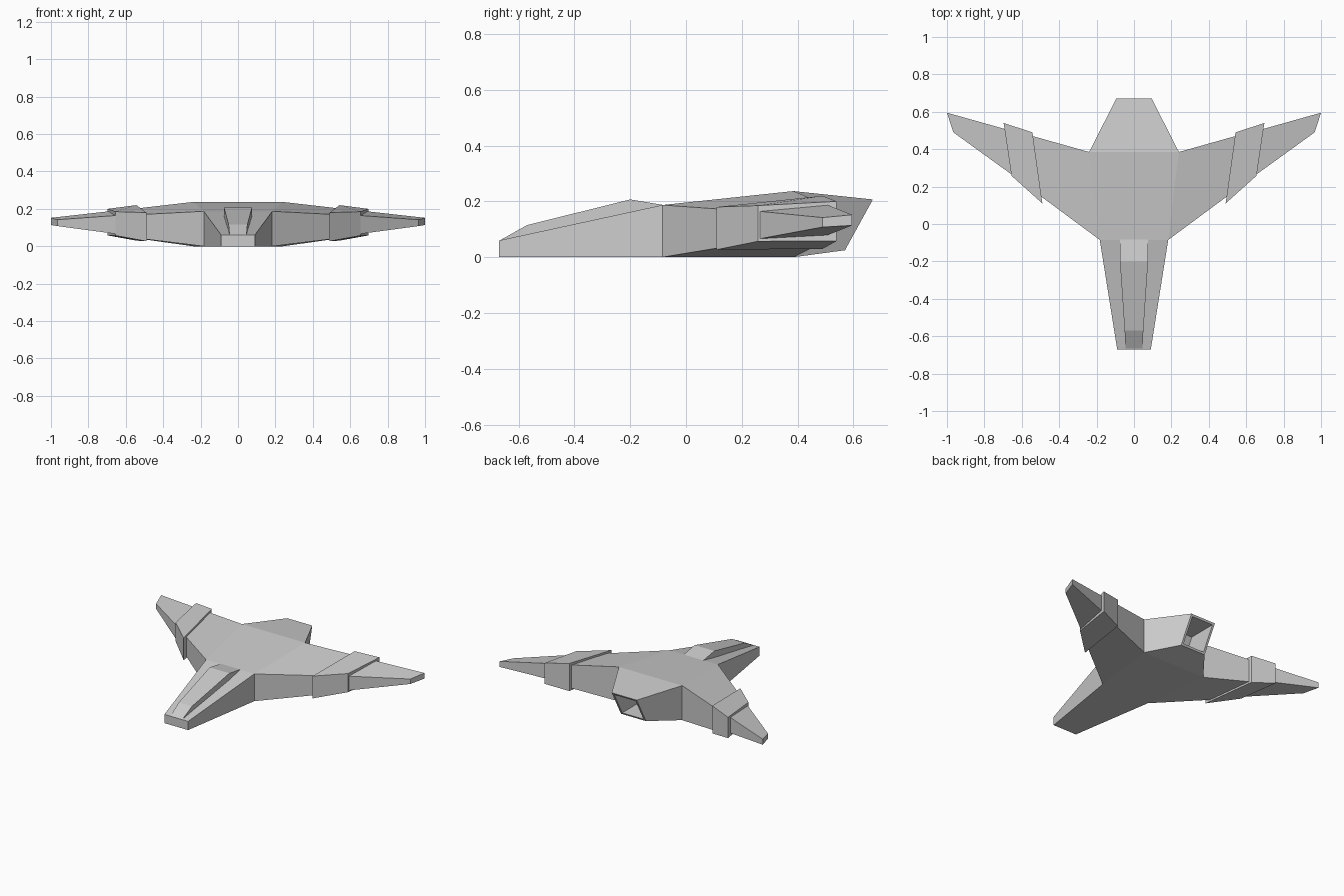
import bpy, bmesh
from mathutils import Vector

if "Cube" in bpy.data.objects:
    bpy.data.objects.remove(bpy.data.objects["Cube"])


def loft(name, sections, mirror=False, recess=None):
    """Skin a closed solid through four-point sections; optionally hollow the last cap."""
    bm = bmesh.new()
    rings = [[bm.verts.new(p) for p in s] for s in sections]
    for a, b in zip(rings, rings[1:]):
        for i in range(4):
            j = (i + 1) % 4
            bm.faces.new((a[i], a[j], b[j], b[i]))
    bm.faces.new(rings[0])
    cap = bm.faces.new(rings[-1])
    bmesh.ops.recalc_face_normals(bm, faces=bm.faces)
    if recess:
        rim, depth = recess
        bmesh.ops.inset_region(bm, faces=[cap], thickness=rim)
        out = bmesh.ops.extrude_discrete_faces(bm, faces=[cap])
        bmesh.ops.translate(bm, verts=out["faces"][0].verts, vec=Vector((0, -depth, 0)))
    me = bpy.data.meshes.new(name)
    bm.to_mesh(me)
    bm.free()
    ob = bpy.data.objects.new(name, me)
    bpy.context.collection.objects.link(ob)
    if mirror:
        ob.modifiers.new("Mirror", 'MIRROR').use_mirror_merge = False
    return ob


def cross(y, w, z0, z1, y_top=None):
    """Fuselage section: half width w, from z0 to z1, optionally raked."""
    yt = y if y_top is None else y_top
    return [(-w, y, z0), (w, y, z0), (w, yt, z1), (-w, yt, z1)]


def chord(front, rear):
    """Wing section from (x, y, z bottom, z top) at leading and trailing edge."""
    (xf, yf, bf, tf), (xr, yr, br, tr) = front, rear
    return [(xf, yf, bf), (xr, yr, br), (xr, yr, tr), (xf, yf, tf)]


# Fuselage: nose, wide centre and raked tail with a hollow exhaust
loft("fuselage", [
    cross(-0.67, 0.09, 0.0, 0.06),
    cross(-0.085, 0.183, 0.0, 0.187),
    cross(0.385, 0.24, 0.0, 0.237),
    cross(0.57, 0.095, 0.025, 0.207, 0.67),
], recess=(0.02, 0.2))

# Canopy ridge along the nose
loft("canopy", [
    cross(-0.668, 0.045, 0.02, 0.06),
    cross(-0.57, 0.05, 0.03, 0.115),
    cross(-0.20, 0.075, 0.10, 0.207),
    cross(-0.08, 0.075, 0.12, 0.187),
])

# Inner wing panels, running into the bands
root = chord((0.183, -0.085, 0.0, 0.187), (0.24, 0.385, 0.0, 0.237))
loft("inner_wing", [
    root,
    chord((0.51, 0.157, 0.04, 0.17), (0.56, 0.475, 0.045, 0.20)),
], mirror=True)

# Raised bands around the wings
loft("wing_band", [
    chord((0.49, 0.11, 0.027, 0.18), (0.543, 0.49, 0.03, 0.22)),
    chord((0.655, 0.258, 0.057, 0.185), (0.697, 0.54, 0.058, 0.20)),
], mirror=True)

# Outer wing tips, starting just inside the bands
loft("outer_wing", [
    chord((0.645, 0.258, 0.065, 0.165), (0.68, 0.505, 0.078, 0.188)),
    chord((0.966, 0.49, 0.108, 0.142), (1.0, 0.595, 0.114, 0.152)),
], mirror=True)
